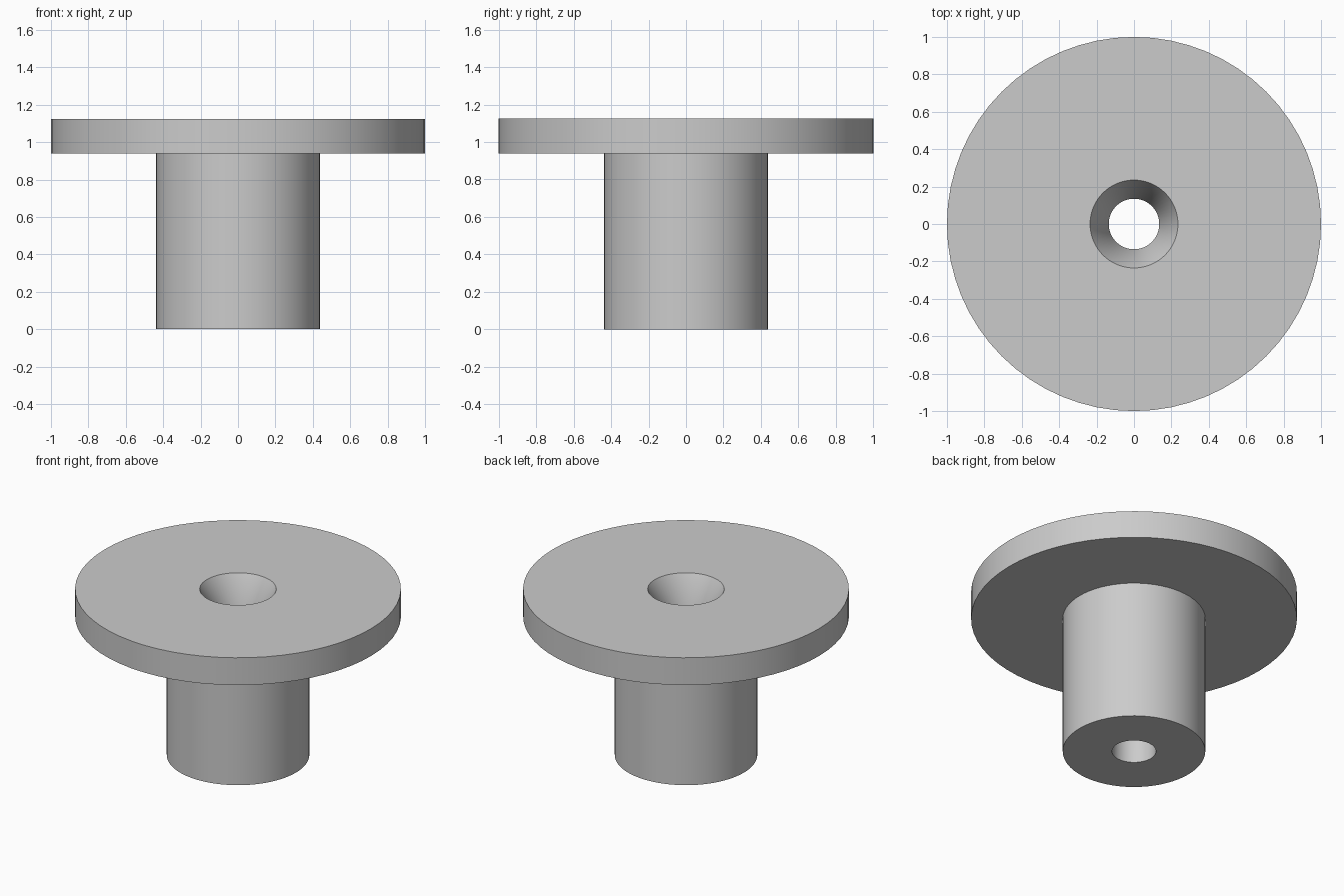
import bpy
import bmesh
import math

SEGMENTS = 64

cube = bpy.data.objects.get("Cube")
if cube:
    bpy.data.objects.remove(cube, do_unlink=True)

# Plain grey material
grey = bpy.data.materials.new("plain_grey")
grey.use_nodes = True
colour = (0.6, 0.6, 0.6, 1)
grey.diffuse_color = colour
grey.node_tree.nodes["Principled BSDF"].inputs["Base Color"].default_value = colour


def lathe(name, profile, material):
    """Turn a closed (radius, height) profile around the z axis."""
    bm = bmesh.new()
    rings = []
    for radius, height in profile:
        ring = []
        for i in range(SEGMENTS):
            a = math.tau * i / SEGMENTS
            ring.append(bm.verts.new((radius * math.cos(a), radius * math.sin(a), height)))
        rings.append(ring)
    for lower, upper in zip(rings, rings[1:] + rings[:1]):
        for i in range(SEGMENTS):
            j = (i + 1) % SEGMENTS
            bm.faces.new((lower[i], lower[j], upper[j], upper[i]))
    bmesh.ops.recalc_face_normals(bm, faces=bm.faces)
    mesh = bpy.data.meshes.new(name)
    bm.to_mesh(mesh)
    bm.free()
    mesh.materials.append(material)
    obj = bpy.data.objects.new(name, mesh)
    bpy.context.collection.objects.link(obj)
    bpy.ops.object.select_all(action="DESELECT")
    obj.select_set(True)
    bpy.context.view_layer.objects.active = obj
    bpy.ops.object.shade_smooth_by_angle(angle=math.radians(30))
    return obj


# Hub, flange, countersink and through bore as one turned solid
bore, sink, hub, flange = 0.135, 0.235, 0.4375, 1.0
underside, top = 0.94, 1.125
lathe("flanged_bushing", [
    (bore, 0), (hub, 0), (hub, underside), (flange, underside),
    (flange, top), (sink, top), (bore, underside),
], grey)
